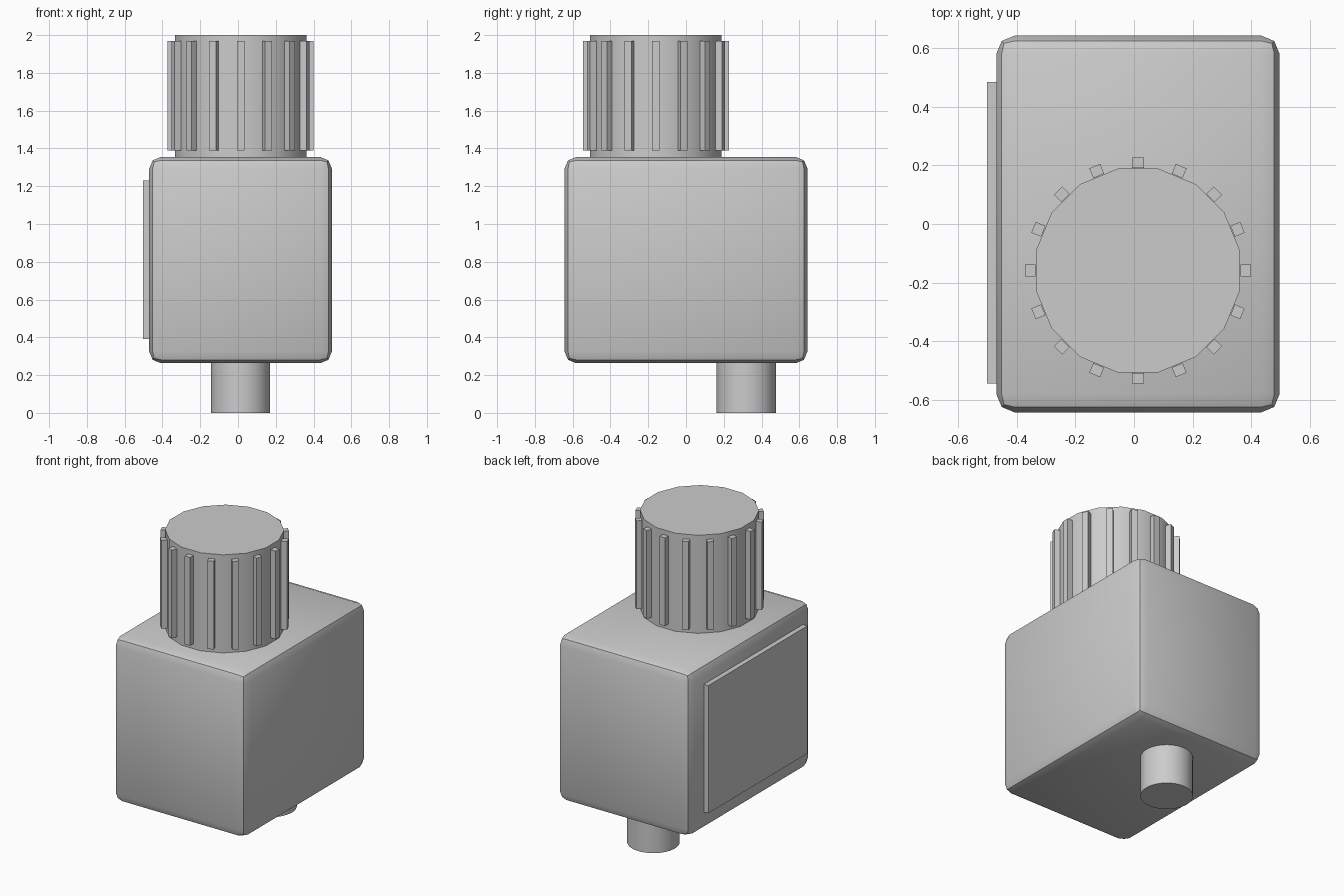
import bpy, bmesh
from math import pi, cos
from mathutils import Matrix, Vector

if "Cube" in bpy.data.objects:
    bpy.data.objects.remove(bpy.data.objects["Cube"])

GREY = (0.6, 0.6, 0.6, 1.0)
grey = bpy.data.materials.new("plain grey")
grey.use_nodes = True
grey.diffuse_color = GREY
grey.node_tree.nodes["Principled BSDF"].inputs["Base Color"].default_value = GREY


def finish(name, bm):
    """Turn a bmesh into a named, coloured object with crisp corners."""
    bmesh.ops.recalc_face_normals(bm, faces=bm.faces)
    mesh = bpy.data.meshes.new(name)
    bm.to_mesh(mesh)
    bm.free()
    mesh.materials.append(grey)
    obj = bpy.data.objects.new(name, mesh)
    bpy.context.collection.objects.link(obj)
    bpy.ops.object.select_all(action='DESELECT')
    obj.select_set(True)
    bpy.context.view_layer.objects.active = obj
    bpy.ops.object.shade_smooth_by_angle(angle=pi / 6)
    return obj


def add_box(bm, low, high, turn=Matrix()):
    low, high = Vector(low), Vector(high)
    place = Matrix.Translation((low + high) / 2) @ Matrix.Diagonal((*(high - low), 1))
    bmesh.ops.create_cube(bm, size=1, matrix=turn @ place)


def cylinder(name, x, y, bottom, top, radius, sides):
    bm = bmesh.new()
    place = Matrix.Translation((x, y, (bottom + top) / 2)) @ Matrix.Rotation(pi / sides, 4, 'Z')
    bmesh.ops.create_cone(bm, cap_ends=True, segments=sides, radius1=radius,
                          radius2=radius, depth=top - bottom, matrix=place)
    return finish(name, bm)


# Housing: box with two-step rounded edges
bm = bmesh.new()
add_box(bm, (-0.47, -0.643, 0.263), (0.497, 0.643, 1.355))
bmesh.ops.bevel(bm, geom=bm.edges[:], offset=0.062, segments=2, profile=0.5, affect='EDGES')
finish("housing", bm)

# Raised plate on the side
bm = bmesh.new()
add_box(bm, (-0.502, -0.545, 0.39), (-0.465, 0.485, 1.23))
finish("side_plate", bm)

# Knob with a grip rib on each of its flats
KNOB_X, KNOB_Y, SIDES, FLAT = 0.0135, -0.159, 16, 0.348
cylinder("knob", KNOB_X, KNOB_Y, 1.35, 2.0, FLAT / cos(pi / SIDES), SIDES)
bm = bmesh.new()
for i in range(SIDES):
    turn = Matrix.Translation((KNOB_X, KNOB_Y, 0)) @ Matrix.Rotation(2 * pi * i / SIDES, 4, 'Z')
    add_box(bm, (FLAT + 0.002, -0.02, 1.39), (FLAT + 0.038, 0.02, 1.97), turn)
finish("knob_ribs", bm)

# Shaft under the housing
cylinder("bottom_shaft", KNOB_X, 0.319, 0.0, 0.27, 0.157, 32)
